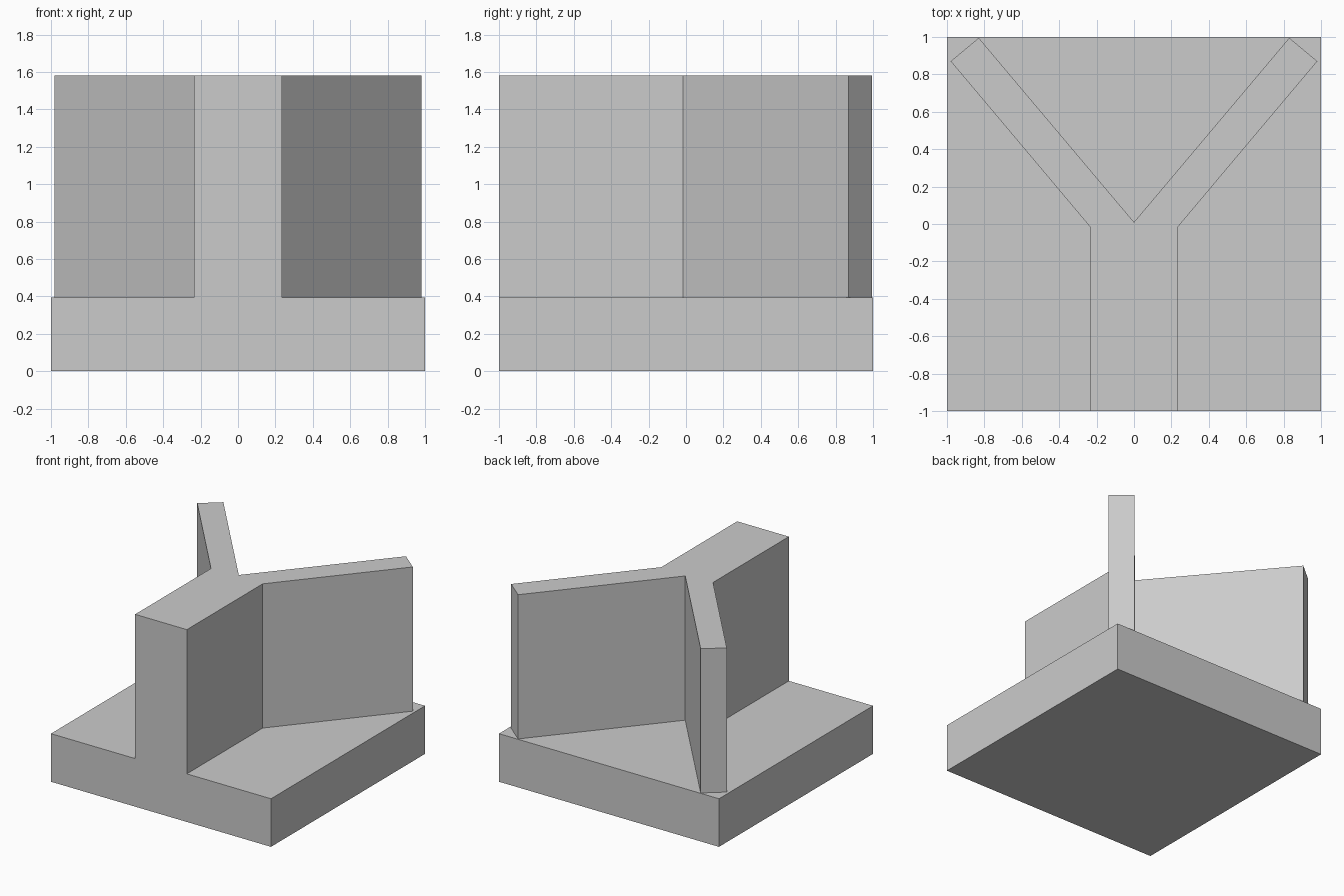
import bpy
import bmesh

cube = bpy.data.objects.get("Cube")
if cube:
    bpy.data.objects.remove(cube, do_unlink=True)

# Single matte grey
grey = bpy.data.materials.new("light_grey")
grey.use_nodes = True
colour = (0.6, 0.6, 0.6, 1)
grey.diffuse_color = colour
grey.node_tree.nodes["Principled BSDF"].inputs["Base Color"].default_value = colour


def prism(name, outline, bottom, top):
    """Extrude a counter-clockwise plan outline from bottom to top."""
    bm = bmesh.new()
    face = bm.faces.new([bm.verts.new((x, y, bottom)) for x, y in outline])
    extruded = bmesh.ops.extrude_face_region(bm, geom=[face], use_keep_orig=True)
    verts = [g for g in extruded["geom"] if isinstance(g, bmesh.types.BMVert)]
    bmesh.ops.translate(bm, verts=verts, vec=(0, 0, top - bottom))
    bmesh.ops.recalc_face_normals(bm, faces=bm.faces)
    mesh = bpy.data.meshes.new(name)
    bm.to_mesh(mesh)
    bm.free()
    mesh.materials.append(grey)
    obj = bpy.data.objects.new(name, mesh)
    bpy.context.collection.objects.link(obj)
    return obj


BASE_TOP = 0.395
WALL_TOP = 1.58

# Square base slab
prism("base_slab", [(-1, -1), (1, -1), (1, 1), (-1, 1)], 0, BASE_TOP)

# Forked wall: half of the plan, mirrored across x, plus the inner notch
half = [(0.235, -1), (0.235, -0.015), (0.98, 0.87), (0.83, 0.995)]
notch = [(0, 0.01)]
mirrored = [(-x, y) for x, y in reversed(half)]
prism("forked_wall", half + notch + mirrored, BASE_TOP, WALL_TOP)
